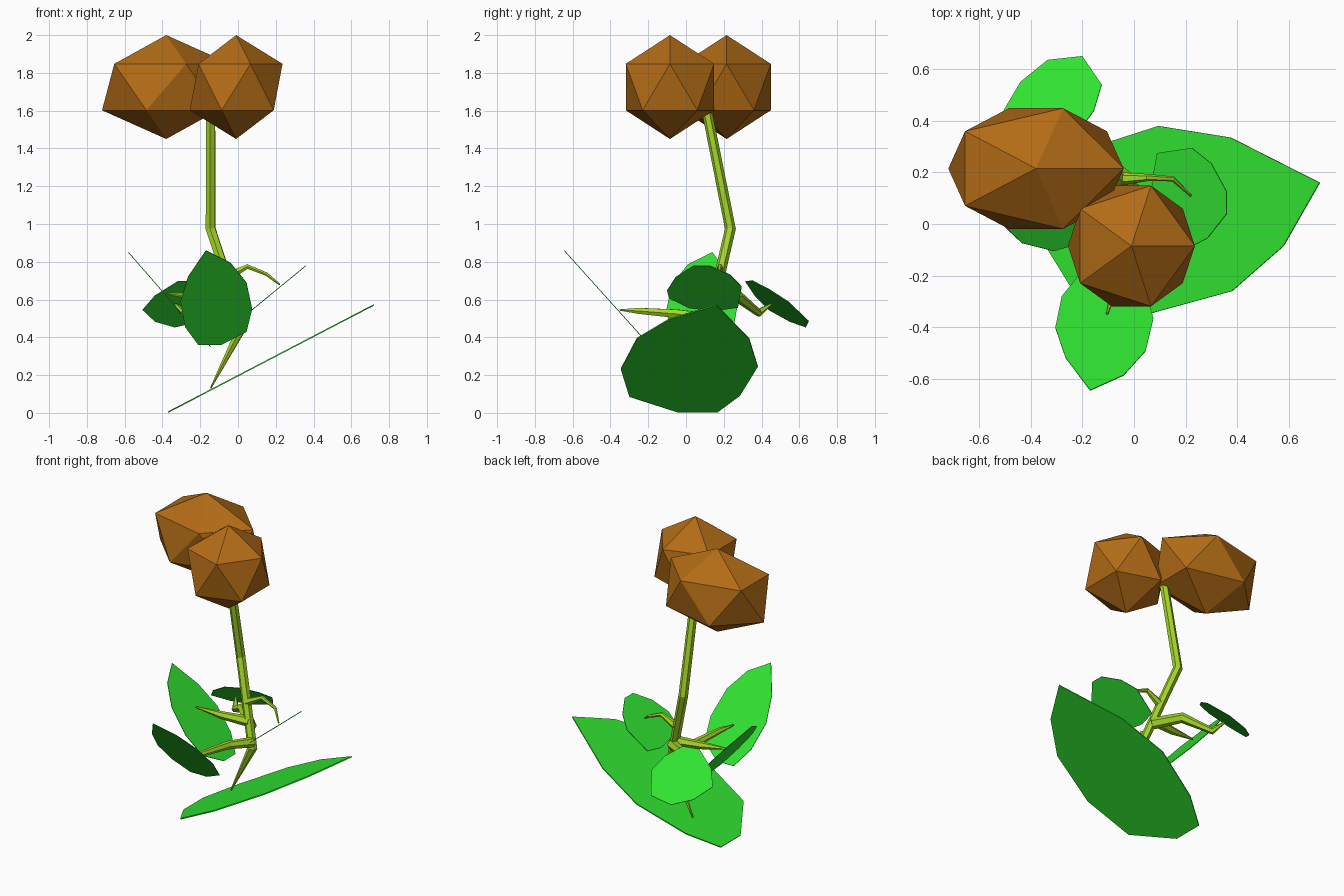
import bpy


def material(name, rgb):
    m = bpy.data.materials.new(name)
    m.diffuse_color = (*rgb, 1)
    return m


BROWN = material("brown", (0.45, 0.15, 0.008))
LEAF = material("leaf_green", (0.03, 0.76, 0.03))
STEM = material("stem_green", (0.38, 0.68, 0.02))


def head(name, loc, scale):
    bpy.ops.mesh.primitive_ico_sphere_add(subdivisions=1, radius=1, location=loc)
    ob = bpy.context.object
    ob.name = name
    ob.scale = scale
    ob.data.materials.append(BROWN)


def leaf(name, points, thickness=0.004):
    me = bpy.data.meshes.new(name)
    me.from_pydata(points, [], [list(range(len(points)))])
    me.materials.append(LEAF)
    ob = bpy.data.objects.new(name, me)
    bpy.context.collection.objects.link(ob)
    mod = ob.modifiers.new("thickness", 'SOLIDIFY')
    mod.thickness = thickness
    mod.offset = 0


def tapered_stem(name, path):
    # path entries: x, y, z, radius
    cu = bpy.data.curves.new(name, 'CURVE')
    cu.dimensions = '3D'
    cu.bevel_depth = 1
    cu.bevel_resolution = 1
    cu.use_fill_caps = True
    sp = cu.splines.new('POLY')
    sp.points.add(len(path) - 1)
    sp.use_smooth = False
    for p, (x, y, z, r) in zip(sp.points, path):
        p.co = (x, y, z, 1)
        p.radius = r
    cu.materials.append(STEM)
    ob = bpy.data.objects.new(name, cu)
    bpy.context.collection.objects.link(ob)
    bpy.ops.object.select_all(action='DESELECT')
    ob.select_set(True)
    bpy.context.view_layer.objects.active = ob
    bpy.ops.object.convert(target='MESH')


# Flower heads
head("flower_head_front", (-0.01, -0.085, 1.725), (0.275, 0.275, 0.275))
head("flower_head_back", (-0.38, 0.215, 1.725), (0.38, 0.275, 0.275))

# Main stem with pointed root
tapered_stem("main_stem", [(-0.145, 0.135, 0.13, 0.004), (0.025, 0.115, 0.46, 0.03),
                           (-0.145, 0.235, 0.975, 0.029), (-0.145, 0.11, 1.6, 0.027)])

# Side branches
tapered_stem("branch_right", [(-0.055, 0.175, 0.72, 0.026), (0.05, 0.18, 0.775, 0.014),
                              (0.15, 0.175, 0.735, 0.01), (0.22, 0.11, 0.68, 0.005)])
tapered_stem("branch_front", [(0.025, 0.115, 0.5, 0.032), (-0.04, -0.05, 0.525, 0.026),
                              (-0.075, -0.25, 0.54, 0.018), (-0.105, -0.35, 0.545, 0.004)])
tapered_stem("branch_left", [(-0.02, 0.15, 0.61, 0.034), (-0.2, 0.12, 0.615, 0.024),
                             (-0.375, 0.1, 0.63, 0.005)])
tapered_stem("branch_back", [(-0.01, 0.15, 0.58, 0.036), (-0.15, 0.27, 0.62, 0.032),
                             (-0.29, 0.385, 0.53, 0.022), (-0.33, 0.45, 0.575, 0.006)])

# Large ground leaf
outline = [(0.72, 0.16), (0.375, 0.335), (0.095, 0.38), (-0.2, 0.285), (-0.37, 0.165),
           (-0.37, -0.04), (-0.21, -0.30), (0.07, -0.345), (0.38, -0.26), (0.58, -0.085)]
leaf("leaf_ground", [(x, y, 0.004 + (x + 0.37) * 0.521) for x, y in outline], 0.007)

# Front and left leaves share one outline: (across, down) from the tip
blade = [(0, 0), (0.13, 0.065), (0.215, 0.17), (0.245, 0.31), (0.215, 0.43),
         (0.08, 0.5), (-0.04, 0.5), (-0.11, 0.405), (-0.135, 0.27), (-0.095, 0.14)]
leaf("leaf_front", [(-0.17 + a, -0.645 + 0.9 * d, 0.86 - d) for a, d in blade])
leaf("leaf_left", [(-0.58 + 0.87 * d, 0.14 - a, 0.85 - d) for a, d in blade])

# Right leaf
outline = [(0.09, 0.275), (0.225, 0.295), (0.3, 0.235), (0.36, 0.125), (0.36, 0.04),
           (0.285, -0.055), (0.2, -0.1), (0.15, -0.09), (0.085, 0.02), (0.07, 0.16)]
leaf("leaf_right", [(x, y, 0.55 + (x - 0.08) * 0.82) for x, y in outline])

# Back leaf
outline = [(-0.505, 0.44), (-0.44, 0.55), (-0.335, 0.635), (-0.2, 0.65), (-0.125, 0.54),
           (-0.155, 0.44), (-0.22, 0.35), (-0.32, 0.315), (-0.44, 0.366)]
leaf("leaf_back", [(x, y, 0.545 + 0.313 * (x + 0.505) - 0.74 * (y - 0.44)) for x, y in outline])
